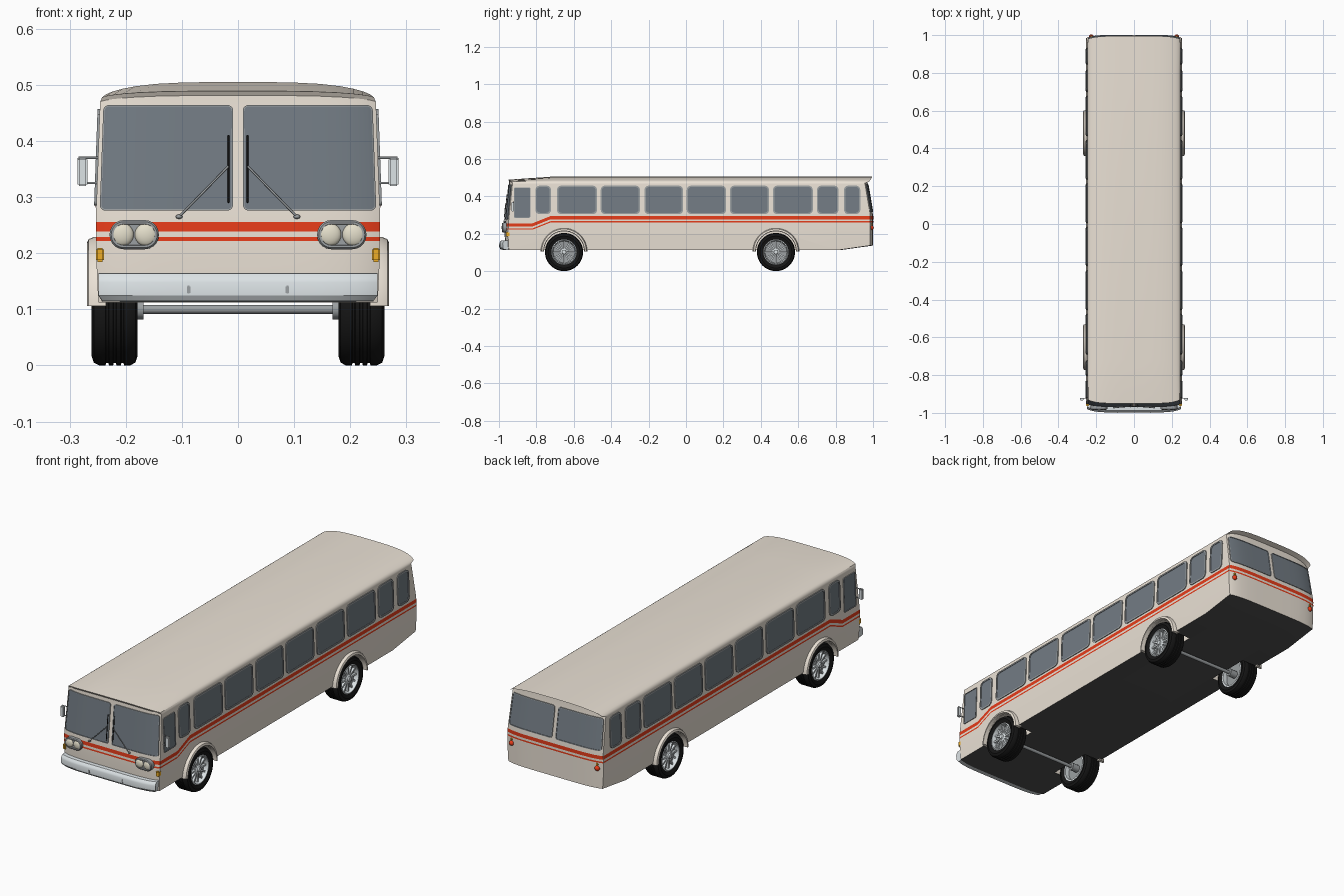
import bpy, bmesh, math
from mathutils import Vector, Matrix

if "Cube" in bpy.data.objects:
    bpy.data.objects.remove(bpy.data.objects["Cube"])

def material(name, r, g, b):
    m = bpy.data.materials.new(name)
    m.diffuse_color = (r, g, b, 1)
    m.use_nodes = True
    m.node_tree.nodes["Principled BSDF"].inputs["Base Color"].default_value = m.diffuse_color
    return m

CREAM = material("cream_paint", .83, .76, .67)
RED = material("red_paint", .80, .045, .01)
GLASS = material("tinted_glass", .17, .20, .23)
DARK = material("underbody", .08, .08, .08)
RUBBER = material("rubber", .008, .008, .008)
CHROME = material("bright_metal", .72, .77, .79)
STEEL = material("steel", .33, .35, .36)
LENS = material("lamp_lens", .78, .74, .60)
AMBER = material("amber", .85, .42, .02)

def finish(name, bm, mats, out=None):
    bmesh.ops.remove_doubles(bm, verts=bm.verts, dist=1e-5)
    bmesh.ops.recalc_face_normals(bm, faces=bm.faces)
    if out:
        total = sum((f.normal * f.calc_area() for f in bm.faces), Vector())
        if total.dot(Vector(out)) < 0:
            bmesh.ops.reverse_faces(bm, faces=bm.faces)
    me = bpy.data.meshes.new(name)
    bm.to_mesh(me)
    bm.free()
    ob = bpy.data.objects.new(name, me)
    bpy.context.collection.objects.link(ob)
    for m in mats:
        me.materials.append(m)
    return ob

def add_grid(bm, rows, wrap=False, caps=False, index=0):
    vs = [[bm.verts.new(p) for p in row] for row in rows]
    n = len(rows[0])
    for a, b in zip(vs, vs[1:]):
        for i in range(n if wrap else n - 1):
            j = (i + 1) % n
            bm.faces.new((a[i], a[j], b[j], b[i])).material_index = index
    if caps:
        bm.faces.new(vs[0])
        bm.faces.new(vs[-1])

def grid(name, rows, mat, out=None, wrap=False, caps=False):
    bm = bmesh.new()
    add_grid(bm, rows, wrap, caps)
    return finish(name, bm, [mat], out)

def lathe(name, profile, sx, cy, cz, mat, a1=2 * math.pi, n=40, caps=False):
    angles = [a1 * i / n for i in range(n + 1)]
    return grid(name, [[(sx * x, cy + r * math.cos(a), cz + r * math.sin(a)) for x, r in profile]
                       for a in angles], mat, wrap=True, caps=caps)

def box(name, loc, size, mat):
    bm = bmesh.new()
    bmesh.ops.create_cube(bm, size=1, matrix=Matrix.Translation(loc) @ Matrix.Diagonal((*size, 1)))
    bmesh.ops.bevel(bm, geom=bm.edges[:], offset=min(size) * .2, segments=2, affect='EDGES')
    return finish(name, bm, [mat])

def rod(name, a, b, r, mat):
    a, b = Vector(a), Vector(b)
    bm = bmesh.new()
    rot = (b - a).to_track_quat('Z', 'Y').to_matrix().to_4x4()
    bmesh.ops.create_cone(bm, cap_ends=True, segments=12, radius1=r, radius2=r, depth=(b - a).length,
                          matrix=Matrix.Translation((a + b) / 2) @ rot)
    return finish(name, bm, [mat])

def dome(name, loc, size, mat):
    bm = bmesh.new()
    bmesh.ops.create_uvsphere(bm, u_segments=24, v_segments=12, radius=1,
                              matrix=Matrix.Translation(loc) @ Matrix.Diagonal((*size, 1)))
    return finish(name, bm, [mat])

# Body shape: height, half width, front y, rear y
K = [(.112, .249, -.965, 1.0), (.2, .253, -.97, 1.0), (.27, .253, -.966, 1.0), (.30, .2519, -.963, 1.0),
     (.465, .246, -.946, .972), (.470, .2455, -.945, .970), (.478, .242, -.950, .995)]
HALF = [.2, .4, .6, .75, .85, .92, .97, 1]
S = [-s for s in reversed(HALF)] + [0] + HALF
T = [0, .118, .91, 1]

def at(z, col):
    for a, b in zip(K, K[1:]):
        if z <= b[0]:
            return a[col] + (b[col] - a[col]) * (z - a[0]) / (b[0] - a[0])
    return K[-1][col]

def body_point(s, t, k):
    z, w, f, r = K[k]
    if k == 0 and t == 1:
        z += .025
    if k >= 5:
        z += (1 - abs(s) ** 3.5) ** .7 * (.011 if t == 0 else .027)
    f, r = f + .018 * s ** 6, r - .015 * s ** 6
    return (s * w, f + t * (r - f), z)

# Surfaces used to lay parts on the body: (u, v, offset)
def front(u, v, o):
    return (u * at(v, 1), at(v, 2) + .018 * u ** 6 - o, v)

def rear(u, v, o):
    return (u * at(v, 1), at(v, 3) - .015 * u ** 6 + o, v)

def side(sx):
    return lambda u, v, o: (sx * (at(v, 1) + o), u, v)

# Body shell with wheel wells cut out
bm = bmesh.new()
R = range(len(K))
for s in (-1, 1):
    add_grid(bm, [[body_point(s, t, k) for t in T] for k in R])
for t in (0, 1):
    add_grid(bm, [[body_point(s, t, k) for s in S] for k in R])
add_grid(bm, [[body_point(s, t, 6) for s in S] for t in T])
add_grid(bm, [[body_point(s, t, 0) for s in S] for t in T], index=1)
body = finish("bus_body", bm, [CREAM, DARK])
AXLES = (("front", -.652), ("rear", .481))
bm = bmesh.new()
for _, y in AXLES:
    for sx in (-1, 1):
        bmesh.ops.create_cone(bm, cap_ends=True, segments=48, radius1=.109, radius2=.109, depth=.16,
                              matrix=Matrix.Translation((sx * .24, y, .104)) @ Matrix.Rotation(math.pi / 2, 4, 'Y'))
cutter = finish("wheel_well_cutter", bm, [CREAM])
cutter.hide_render = True
mod = body.modifiers.new("wells", 'BOOLEAN')
mod.operation, mod.solver, mod.object = 'DIFFERENCE', 'EXACT', cutter
bpy.context.view_layer.objects.active = body
bpy.ops.object.modifier_apply(modifier="wells")
bpy.data.objects.remove(cutter)

# Windows: rounded glass panes with raised frames
def columns(u0, u1, v0, v1, ru, rv):
    arc = [math.pi / 2 * i / 5 for i in range(6)]
    left = [(u0 + ru * (1 - math.cos(a)), rv * (1 - math.sin(a))) for a in arc]
    mid = [(u0 + ru + (u1 - u0 - 2 * ru) * i / 10, 0) for i in range(1, 10)]
    right = [(u0 + u1 - u, d) for u, d in reversed(left)]
    return [(u, v0 + d, v1 - d) for u, d in left + mid + right]

def outline(c):
    return [(u, lo) for u, lo, _ in c] + [(u, hi) for u, _, hi in reversed(c)]

def window(name, surf, out, rect, radius, rim, frame_mat):
    (u0, u1, v0, v1), (ru, rv), (du, dv) = rect, radius, rim
    c = columns(u0, u1, v0, v1, ru, rv)
    inner = columns(u0 + du, u1 - du, v0 + dv, v1 - dv, ru * .8, rv * .8)
    grid(name + "_glass", [[surf(u, lo, .0015), surf(u, hi, .0015)] for u, lo, hi in c], GLASS, out)
    grid(name + "_frame", [[surf(u, v, o) for u, v in outline(q)]
                           for q, o in ((c, 0), (c, .004), (inner, .004), (inner, .001))],
         frame_mat, out, wrap=True)

SPANS = [(-.805, -.722), (-.69, -.476), (-.456, -.246), (-.222, -.016), (.004, .214), (.235, .444),
         (.465, .678), (.70, .815), (.845, .932)]
STRIPES = (("wide", .277, .294), ("thin", .260, .267))
for sx, label in ((-1, "left"), (1, "right")):
    surf, out = side(sx), (sx, 0, 0)
    window(label + "_cab_window", surf, out, (-.92, -.832, .285, .447), (.006, .006), (.003, .003), STEEL)
    for i, (a, b) in enumerate(SPANS):
        window(f"{label}_window_{i + 1}", surf, out, (a, b, .305, .457), (.022, .022), (.007, .007), STEEL)
    u = sorted((sx * .035, sx * .975))
    window(label + "_windscreen", front, (0, -1, 0), (*u, .276, .464), (.04, .01), (.01, .0025), STEEL)
    window(label + "_rear_window", rear, (0, 1, 0), (*u, .315, .462), (.05, .012), (.014, .0035), STEEL)
    # Side stripes with the step down behind the cab
    for kind, lo, hi in STRIPES:
        path = [(-.95, -.038), (-.82, -.038), (-.725, 0), (.985, 0)]
        grid(f"{label}_{kind}_stripe", [[surf(y, lo + d, .0012), surf(y, hi + d, .0012)] for y, d in path], RED, out)
for kind, lo, hi in STRIPES:
    grid(f"front_{kind}_stripe", [[front(s, lo - .038, .0012), front(s, hi - .038, .0012)] for s in S], RED, (0, -1, 0))
    grid(f"rear_{kind}_stripe", [[rear(s, lo, .0012), rear(s, hi, .0012)] for s in S], RED, (0, 1, 0))

# Front bumper
section = [(-.005, .165), (.022, .164), (.030, .156), (.033, .148), (.032, .125), (.025, .115), (-.005, .113)]
grid("front_bumper", [[(s * .249 * (.97 if z < .12 else 1), -.965 + .018 * s ** 6 - d, z) for d, z in section]
                      for s in S], CHROME, wrap=True, caps=True)

# Parts mirrored on both sides
for sx, label in ((-1, "left"), (1, "right")):
    box(label + "_bumper_bolt", (sx * .088, -.997, .135), (.006, .006, .014), STEEL)
    # Twin headlights in an oblong housing
    loops = [(0, -.94), (0, -.979), (.003, -.983), (.007, -.983), (.008, -.977)]
    grid(label + "_headlight_housing",
         [[(sx * u, y, v) for u, v in outline(columns(.141 + d, .229 - d, .207 + d, .259 - d, .025 - d, .0255 - d))]
          for d, y in loops], STEEL, wrap=True, caps=True)
    for x in (.1635, .2065):
        dome(label + "_headlight_lens", (sx * x, -.977, .233), (.0205, .009, .0205), LENS)
    box(label + "_front_marker", (sx * .246, -.952, .197), (.015, .022, .025), AMBER)
    # Rear lamps
    dome(label + "_tail_lamp", (sx * .226, .992, .232), (.012, .012, .012), RED)
    box(label + "_rear_marker", (sx * .226, .992, .251), (.010, .012, .010), AMBER)
    # Wipers
    rod(label + "_wiper_arm", (sx * .105, -.973, .265), (sx * .017, -.966, .355), .0018, STEEL)
    rod(label + "_wiper_blade", (sx * .017, -.970, .29), (sx * .017, -.957, .41), .0018, RUBBER)
    dome(label + "_wiper_pivot", (sx * .105, -.970, .265), (.006, .006, .004), STEEL)
    # Mirrors
    box(label + "_mirror", (sx * .277, -.927, .345), (.018, .014, .05), CHROME)
    for z in (.325, .37):
        rod(label + "_mirror_bracket", (sx * .244, -.922, z), (sx * .284, -.922, z), .002, STEEL)
    rod(label + "_mirror_post", (sx * .284, -.922, .325), (sx * .284, -.922, .37), .002, STEEL)

    # Wheels and arches
    for end, y in AXLES:
        n = f"{end}_{label}_"
        lathe(n + "arch", [(.235, .125), (.256, .123), (.266, .119), (.269, .113), (.269, .109), (.235, .107)],
              sx, y, .106, CREAM, a1=math.pi, n=32, caps=True)
        tread = [(x + dx, r) for x in (.206, .2195, .233) for dx, r in ((-.003, .102), (-.002, .098), (.002, .098), (.003, .102))]
        lathe(n + "tyre", [(.186, .066), (.179, .085), (.183, .097), (.192, .102)] + tread +
              [(.247, .102), (.257, .097), (.261, .085), (.254, .066)], sx, y, .102, RUBBER, n=48)
        lathe(n + "rim", [(.184, .060), (.184, .068), (.255, .068), (.257, .063), (.236, .058)], sx, y, .102, CHROME)
        lathe(n + "rim_dish", [(.205, 0), (.205, .060), (.236, .060), (.230, 0)], sx, y, .102, STEEL)
        lathe(n + "hub", [(.225, 0), (.225, .021), (.246, .019), (.250, .012), (.256, .010), (.257, 0)], sx, y, .102, CHROME)
        bm = bmesh.new()
        for i in range(12):
            bmesh.ops.create_cube(bm, size=1, matrix=Matrix.Translation((sx * .240, y, .102)) @
                                  Matrix.Rotation(math.pi * i / 6, 4, 'X') @ Matrix.Translation((0, 0, .039)) @
                                  Matrix.Diagonal((.012, .008, .046, 1)))
        finish(n + "spokes", bm, [CHROME])

# Axles
for end, y in AXLES:
    rod(end + "_axle", (-.21, y, .1), (.21, y, .1), .008, STEEL)
    for sx in (-1, 1):
        rod(end + "_axle_hub", (sx * .168, y, .1), (sx * .21, y, .1), .018, STEEL)

# Smooth shading with sharp edges kept
bpy.ops.object.select_all(action='SELECT')
bpy.context.view_layer.objects.active = body
bpy.ops.object.shade_smooth_by_angle(angle=math.radians(32))
